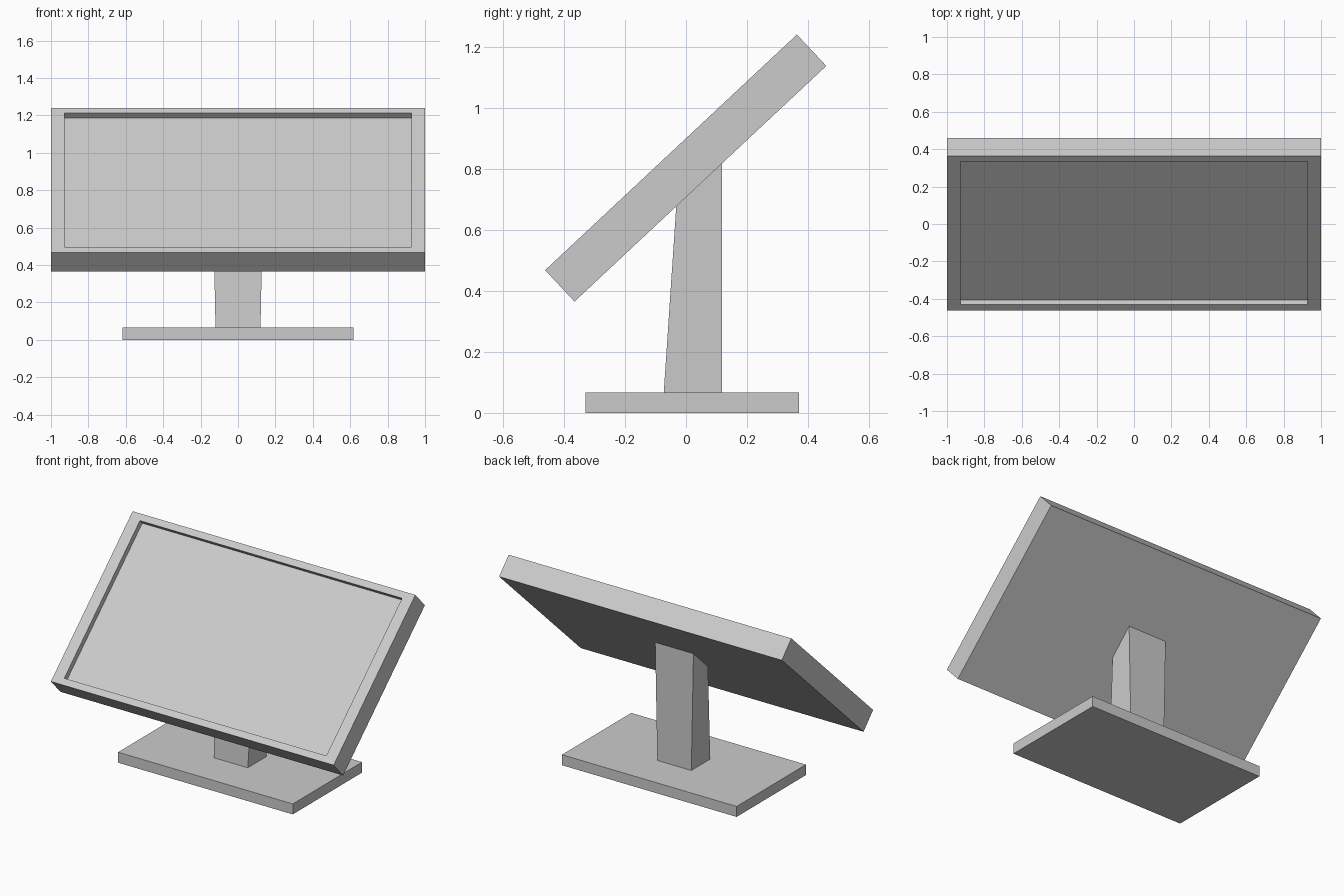
import bpy, bmesh, math
from mathutils import Matrix, Vector

default = bpy.data.objects.get("Cube")
if default:
    bpy.data.objects.remove(default, do_unlink=True)

grey = bpy.data.materials.new("light grey")
grey.use_nodes = True
GREY = (0.6, 0.6, 0.6, 1)
grey.diffuse_color = GREY
grey.node_tree.nodes["Principled BSDF"].inputs["Base Color"].default_value = GREY


def finish(name, bm):
    bmesh.ops.recalc_face_normals(bm, faces=bm.faces)
    mesh = bpy.data.meshes.new(name)
    bm.to_mesh(mesh)
    bm.free()
    mesh.materials.append(grey)
    obj = bpy.data.objects.new(name, mesh)
    bpy.context.collection.objects.link(obj)
    return obj


def box(size, centre):
    bm = bmesh.new()
    bmesh.ops.create_cube(bm, size=1)
    for v in bm.verts:
        v.co = Vector(a * b for a, b in zip(v.co, size)) + Vector(centre)
    return bm


# Flat rectangular foot
finish("base", box((1.236, 0.70, 0.067), (0, 0.021, 0.0335)))

# Neck: side profile cut to the slope of the display, widening upward
profile = [(-0.073, 0.066), (0.118, 0.066), (0.118, 0.818), (-0.032, 0.678)]
bm = bmesh.new()
rings = []
for side in (-1, 1):
    rings.append([bm.verts.new((side * (0.119 + 0.02 * z), y, z)) for y, z in profile])
    bm.faces.new(rings[-1])
for i in range(len(profile)):
    j = (i + 1) % len(profile)
    bm.faces.new((rings[0][i], rings[0][j], rings[1][j], rings[1][i]))
finish("neck", bm)

# Display: slab with a recessed screen, built face up then tilted
WIDTH, HEIGHT, DEPTH = 2.0, 1.131, 0.141
SIDE_RIM, END_RIM, RECESS = 0.073, 0.042, 0.035
bm = box((WIDTH, HEIGHT, DEPTH), (0, 0, 0))
bm.faces.ensure_lookup_table()
front = max(bm.faces, key=lambda f: f.calc_center_median().z)
bmesh.ops.inset_individual(bm, faces=[front], thickness=0.05)
for v in front.verts:
    v.co.x = math.copysign(WIDTH / 2 - SIDE_RIM, v.co.x)
    v.co.y = math.copysign(HEIGHT / 2 - END_RIM, v.co.y)
screen = bmesh.ops.extrude_discrete_faces(bm, faces=[front])["faces"][0]
for v in screen.verts:
    v.co.z -= RECESS
tilt = Matrix.Translation((0, -0.001, 0.803)) @ Matrix.Rotation(math.radians(43.1), 4, 'X')
bm.transform(tilt)
finish("display", bm)
